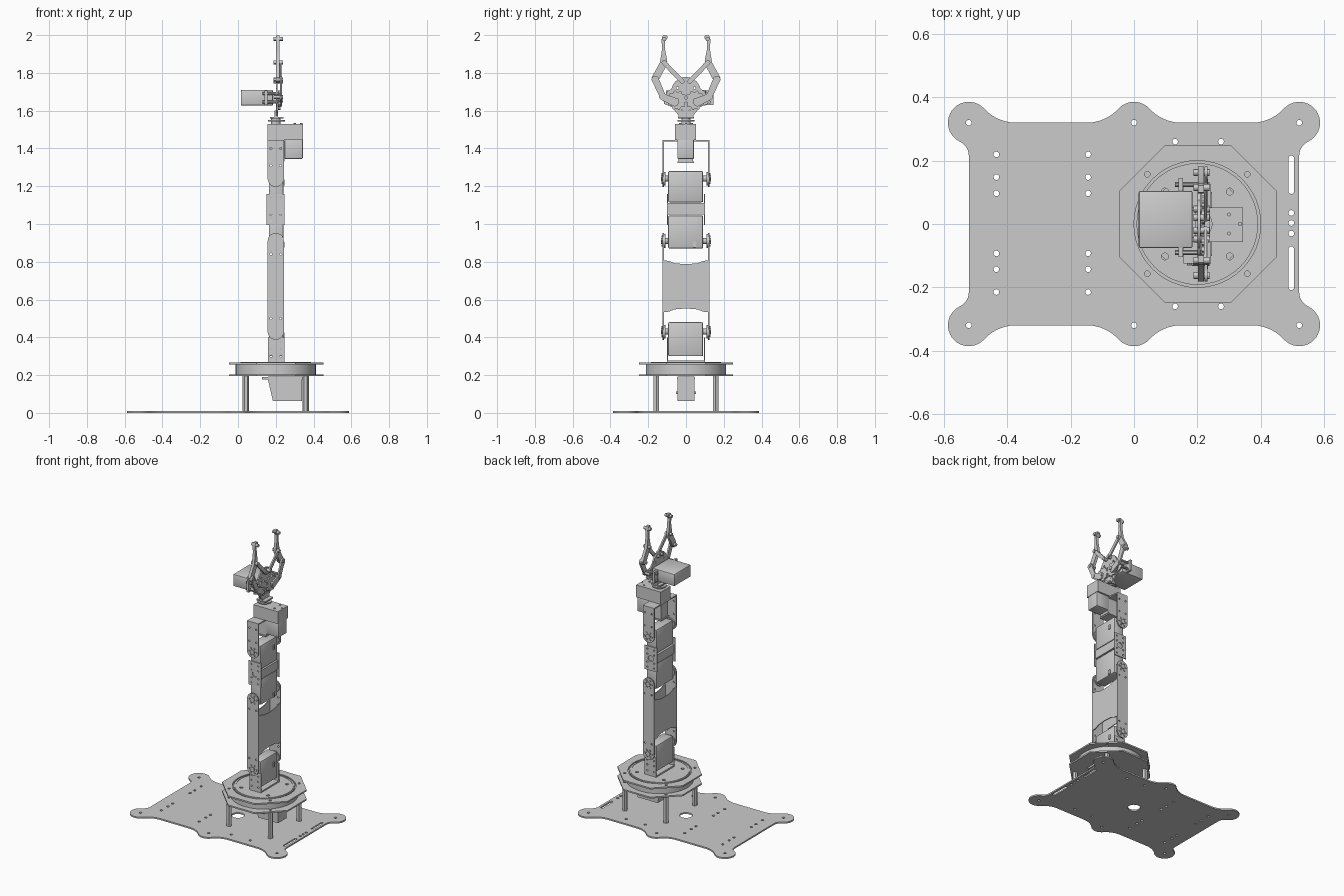
import bpy, bmesh
from math import sin, cos, pi, atan2, radians
from mathutils import Matrix, Vector

if "Cube" in bpy.data.objects:
    bpy.data.objects.remove(bpy.data.objects["Cube"])

CX = 0.2  # arm axis
PLANES = {  # local (u, v, w) -> world
    'XY': Matrix(((1, 0, 0), (0, 1, 0), (0, 0, 1))),
    'XZ': Matrix(((1, 0, 0), (0, 0, 1), (0, 1, 0))),
    'YZ': Matrix(((0, 0, 1), (1, 0, 0), (0, 1, 0)))}


def finish(name, bm):
    bmesh.ops.recalc_face_normals(bm, faces=bm.faces)
    me = bpy.data.meshes.new(name)
    bm.to_mesh(me)
    bm.free()
    ob = bpy.data.objects.new(name, me)
    bpy.context.collection.objects.link(ob)
    return ob


def arc(c, r, a0, a1, n=10):
    return [(c[0] + r * cos(a0 + (a1 - a0) * i / n), c[1] + r * sin(a0 + (a1 - a0) * i / n))
            for i in range(n + 1)]


def circle(u, v, r, n=16, a=0.0):
    return arc((u, v), r, a, a + 2 * pi, n)[:-1]


def stadium(p, q, r0, r1=None, n=10):
    a = atan2(q[1] - p[1], q[0] - p[0])
    return arc(q, r1 or r0, a - pi / 2, a + pi / 2, n) + arc(p, r0, a + pi / 2, a + 1.5 * pi, n)


def plate(name, loops, w0, w1, plane='XY'):
    """Extruded sheet: first loop is the outline, the rest are holes."""
    cu = bpy.data.curves.new(name, 'CURVE')
    cu.dimensions, cu.fill_mode, cu.extrude = '2D', 'BOTH', (w1 - w0) / 2
    for pts in loops:
        sp = cu.splines.new('POLY')
        sp.points.add(len(pts) - 1)
        for p, (u, v) in zip(sp.points, pts):
            p.co = (u, v, 0, 1)
        sp.use_cyclic_u = True
    tmp = bpy.data.objects.new(name, cu)
    me = bpy.data.meshes.new_from_object(tmp)
    bpy.data.objects.remove(tmp)
    bpy.data.curves.remove(cu)
    bm = bmesh.new()
    bm.from_mesh(me)
    bpy.data.meshes.remove(me)
    bmesh.ops.remove_doubles(bm, verts=bm.verts, dist=1e-5)
    for v in bm.verts:
        v.co = PLANES[plane] @ (v.co + Vector((0, 0, (w0 + w1) / 2)))
    return finish(name, bm)


def box(name, x, y, z, bevel=0.0):
    bm = bmesh.new()
    bmesh.ops.create_cube(bm, size=1)
    for v in bm.verts:
        v.co = [(a + b) / 2 + c * (b - a) for c, (a, b) in zip(v.co, (x, y, z))]
    if bevel:
        bmesh.ops.bevel(bm, geom=bm.edges[:], offset=bevel, segments=2, profile=0.5, affect='EDGES')
    return finish(name, bm)


def pin(name, u, v, r, w0, w1, plane, n=20):
    return plate(name, [circle(u, v, r, n)], w0, w1, plane)


# base plate: one quarter of the lobed outline, mirrored twice
L, r, f, d = (0.522, 0.32), 0.066, 0.05, 0.15
h = ((r + f) ** 2 - f ** 2) ** 0.5
g = (d * d - r * r) / (2 * r)
quarter = arc((L[0] + f, L[1] - h), f, pi, atan2(h, -f))
quarter += arc(L, r, atan2(-h, f), atan2(g, -d), 20)
quarter += arc((L[0] - d, L[1] + g), g, atan2(-g, d), -pi / 2)
quarter += arc((d, L[1] + g), g, -pi / 2, atan2(-g, -d))
quarter += arc((0, L[1]), r, atan2(g, d), pi / 2)
half = quarter + [(-x, y) for x, y in reversed(quarter[:-1])]
outline = half + [(x, -y) for x, y in reversed(half)]
spots = [(x, y) for x in (-0.522, 0, 0.522) for y in (-0.32, 0.32)]
spots += [(x, y) for x in (-0.435, -0.145) for y in (0.22, 0.148, 0.097, -0.093, -0.143, -0.215)]
spots += [(x, y) for x in (0.13, 0.275) for y in (-0.26, 0.26)] + [(0.497, y) for y in (0.035, 0.003, -0.03)]
plate('base_plate', [outline, circle(0, 0, 0.04, 24)] + [circle(x, y, 0.009, 12) for x, y in spots]
      + [stadium((0.497, 0.104), (0.497, 0.207), 0.009), stadium((0.497, -0.2), (0.497, -0.08), 0.009)], 0, 0.01)

# turntable: standoffs, two octagonal plates, bearing drum, inner disc
corners = [(CX + sx * 0.158, sy * 0.157) for sx in (-1, 1) for sy in (-1, 1)]
for x, y in corners:
    pin('standoff', x, y, 0.017, 0.01, 0.195, 'XY', 6)
octagon = circle(CX + 0.002, 0, 0.25 / cos(pi / 8), 8, pi / 8)
bolts = [circle(x, y, 0.009, 10) for x, y in corners]
plate('turntable_lower_plate', [octagon] + bolts, 0.194, 0.204)
plate('bearing_drum', [circle(CX, 0, 0.212, 48), circle(CX, 0, 0.15, 48)], 0.204, 0.258)
plate('turntable_upper_plate', [octagon, circle(CX, 0, 0.2, 48)] + bolts, 0.257, 0.267)
plate('turntable_disc', [circle(CX, 0, 0.192, 48)]
      + [circle(CX + 0.145 * cos(a), 0.145 * sin(a), 0.011, 12) for a in (pi / 4 + i * pi / 2 for i in range(4))],
      0.257, 0.267)
plate('turntable_rim', [circle(CX, 0, 0.186, 48), circle(CX, 0, 0.178, 48)], 0.265, 0.27)

# base servo under the turntable
plate('base_servo', [[(0.16, 0.192), (0.16, 0.17), (0.185, 0.062), (0.338, 0.062), (0.338, 0.192)]], -0.045, 0.045, 'XZ')
box('base_servo_ears', (0.127, 0.345), (-0.047, 0.047), (0.178, 0.19))
box('base_servo_plug', (0.2, 0.235), (-0.052, 0.052), (0.1, 0.112))


def joint(tag, z0, z1, zh):
    """Servo body with horns on both sides at height zh."""
    box(tag + '_servo', (0.163, 0.24), (-0.095, 0.091), (z0, z1), 0.008)
    box(tag + '_servo_plug', (0.235, 0.247), (0.038, 0.054), (zh - 0.035, zh - 0.005))
    for s in (-1, 1):
        w = sorted((s * 0.09, s * 0.132))
        pin(tag + '_shaft', CX, zh, 0.016, *w, 'XZ')
        pin(tag + '_horn', CX, zh, 0.036, *sorted((s * 0.109, s * 0.118)), 'XZ', 28)
        for i in range(6):
            a = i * pi / 3
            pin(tag + '_screw', CX + 0.027 * cos(a), zh + 0.027 * sin(a), 0.006, *sorted((s * 0.115, s * 0.131)), 'XZ', 8)


joint('shoulder', 0.3, 0.48, 0.43)
joint('elbow', 0.87, 1.045, 0.91)
joint('wrist', 1.115, 1.28, 1.24)


def sheet_holes(zs, r=0.006):
    return [circle(CX + dx, z, r, 8) for z in zs for dx in (-0.026, 0.026)]


# shoulder U bracket
box('shoulder_bracket_floor', (0.158, 0.245), (-0.098, 0.098), (0.267, 0.277))
# elbow bracket block
box('elbow_bracket_core', (0.158, 0.242), (-0.096, 0.094), (1.05, 1.11))
for s in (-1, 1):
    w = sorted((s * 0.095, s * 0.101))
    sq = [(0.158, 0.268), (0.245, 0.268), (0.245, 0.4), (0.158, 0.4)]
    plate('shoulder_bracket_side', [sq] + sheet_holes((0.3, 0.34, 0.375)), *w, 'XZ')
    sq = [(0.15, 0.995), (0.247, 0.995), (0.247, 1.16), (0.15, 1.16)]
    plate('elbow_bracket_side', [sq, circle(CX, 1.078, 0.02, 20)]
          + sheet_holes((1.015, 1.05, 1.105, 1.14)), *w, 'XZ')
    # upper arm sides and wrist fork sides
    w = sorted((s * 0.117, s * 0.125))
    plate('upper_arm_side', [stadium((CX, 0.43), (CX, 0.91), 0.043)] + sheet_holes((0.5, 0.84)), *w, 'XZ')
    fork = arc((CX, 1.24), 0.043, pi, 2 * pi, 14) + [(0.243, 1.445), (0.157, 1.445)]
    plate('wrist_fork_side', [fork] + sheet_holes((1.31, 1.4)), *w, 'XZ')
box('wrist_fork_top', (0.157, 0.243), (-0.125, 0.125), (1.437, 1.445))

# upper arm webs with wavy ends
prof = [(-0.123, 0.0), (-0.09, 0.004), (-0.06, 0.016), (0, 0.021), (0.06, 0.016), (0.09, 0.004), (0.123, 0.0)]
web = [(y, 0.532 + k) for y, k in prof] + [(y, 0.808 - k) for y, k in reversed(prof)]
for x in (0.158, 0.238):
    plate('upper_arm_web', [web], x, x + 0.006, 'YZ')

# wrist rotation servo in its bracket
box('roll_bracket', (0.157, 0.345), (-0.057, 0.052), (1.445, 1.53))
box('roll_servo', (0.247, 0.343), (-0.045, 0.042), (1.345, 1.45), 0.004)
box('roll_servo_ears', (0.16, 0.243), (-0.046, 0.043), (1.322, 1.332))
box('roll_servo_tail', (0.165, 0.247), (-0.04, 0.038), (1.33, 1.44))
for x, y in ((0.3, -0.03), (0.3, 0.03), (0.335, 0)):
    pin('roll_bracket_screw', x, y, 0.006, 1.53, 1.535, 'XY', 8)
pin('roll_shaft', CX, 0, 0.025, 1.53, 1.56, 'XY')
pin('roll_horn', CX + 0.003, 0, 0.045, 1.542, 1.55, 'XY', 28)
box('gripper_foot', (0.17, 0.24), (-0.042, 0.042), (1.558, 1.567))
box('gripper_foot_tab', (0.192, 0.212), (-0.04, 0.04), (1.565, 1.6))

# gripper palm plates
side = [(0.036, 1.57), (0.075, 1.62), (0.115, 1.635), (0.12, 1.66), (0.1, 1.7)]
palm = side + arc((0, 1.7), 0.078, radians(12), radians(168), 20) + [(-y, z) for y, z in reversed(side)]
palm_holes = [circle(s * y, z, 0.006, 8) for s in (-1, 1) for y, z in ((0.02, 1.6), (0.085, 1.65), (0.045, 1.72))]
plate('gripper_palm', [palm] + palm_holes, 0.2, 0.21, 'YZ')

# gripper servo
box('gripper_servo', (0.015, 0.185), (-0.076, 0.105), (1.627, 1.71), 0.006)
box('gripper_servo_ears', (0.14, 0.155), (-0.105, 0.145), (1.63, 1.707))
for z in (1.645, 1.69):
    for y in (-0.09, 0.125):
        pin('gripper_servo_spacer', y, z, 0.008, 0.13, 0.215, 'YZ', 10)

# mirrored fingers: gear, driving arm, idle link, claw, pivots
for s in (-1, 1):
    def m(pts):
        return [(s * y, z) for y, z in pts]
    gear = [((0.052 if i % 4 < 2 else 0.043) * cos(i * pi / 20), (0.052 if i % 4 < 2 else 0.043) * sin(i * pi / 20))
            for i in range(40)]
    plate('finger_gear', [m([(0.048 + a, 1.655 + b) for a, b in gear])], 0.213, 0.224, 'YZ')
    plate('finger_drive_arm', [m(stadium((0.06, 1.645), (0.125, 1.675), 0.022, 0.018))], 0.224, 0.234, 'YZ')
    plate('finger_outer_arm', [m(stadium((0.12, 1.67), (0.163, 1.765), 0.016, 0.019))], 0.222, 0.233, 'YZ')
    plate('finger_idle_link', [m(stadium((0.02, 1.755), (0.117, 1.855), 0.012))], 0.221, 0.231, 'YZ')
    claw = [(0.1, 1.998), (0.122, 1.998), (0.13, 1.975), (0.126, 1.93), (0.138, 1.855), (0.182, 1.775),
            (0.178, 1.757), (0.16, 1.746), (0.145, 1.76), (0.1, 1.845), (0.1, 1.87), (0.11, 1.92),
            (0.112, 1.965), (0.097, 1.985)]
    plate('finger_claw', [m(claw)], 0.202, 0.221, 'YZ')
    for y, z in ((0.048, 1.655), (0.163, 1.765), (0.02, 1.755), (0.117, 1.855), (0.115, 1.98), (0.122, 1.672)):
        pin('finger_pivot', s * y, z, 0.011, 0.188, 0.238, 'YZ', 12)

# smooth rounded parts, keep sheet edges sharp
bpy.ops.object.select_all(action='SELECT')
bpy.context.view_layer.objects.active = bpy.context.selected_objects[0]
bpy.ops.object.shade_smooth_by_angle(angle=radians(30))
